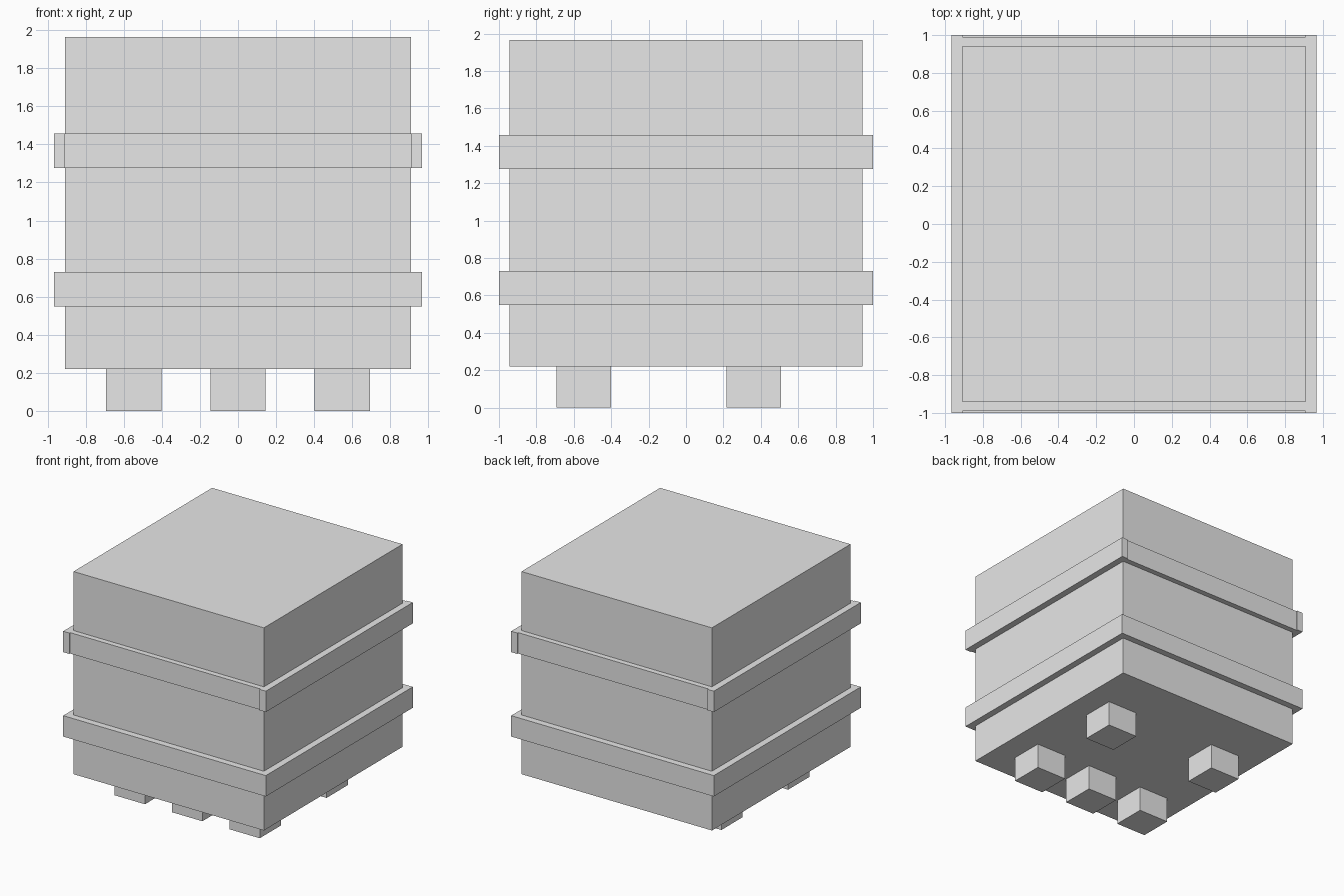
import bpy

# Remove the default cube
cube = bpy.data.objects.get("Cube")
if cube:
    bpy.data.objects.remove(cube, do_unlink=True)

# Single plain material
grey = bpy.data.materials.new("light grey")
grey.use_nodes = True
grey.diffuse_color = (0.8, 0.8, 0.8, 1)
grey.node_tree.nodes["Principled BSDF"].inputs["Base Color"].default_value = (0.8, 0.8, 0.8, 1)


def box(name, x, y, z):
    """Box spanning the (low, high) range on each axis."""
    centre = [(a + b) / 2 for a, b in (x, y, z)]
    bpy.ops.mesh.primitive_cube_add(size=1, location=centre)
    obj = bpy.context.object
    obj.name = name
    obj.scale = [b - a for a, b in (x, y, z)]
    bpy.ops.object.transform_apply(location=False, rotation=False, scale=True)
    obj.data.materials.append(grey)
    return obj


BODY_X, BODY_Y = 0.907, 0.943
BAND_X, BAND_Y = 0.965, 1.0
FOOT_HEIGHT, FOOT_HALF = 0.22, 0.145

# Crate body
box("crate_body", (-BODY_X, BODY_X), (-BODY_Y, BODY_Y), (FOOT_HEIGHT, 1.965))

# Bands made of four boards; the upper front and back boards sit slightly back
for label, z, inset in (("lower", (0.55, 0.73), 0), ("upper", (1.277, 1.457), 0.01)):
    for side, s in (("left", 1), ("right", -1)):
        x = sorted((s * BODY_X, s * BAND_X))
        box(f"{label}_band_{side}", x, (-BAND_Y, BAND_Y), z)
    for side, s in (("back", 1), ("front", -1)):
        y = sorted((s * BODY_Y, s * (BAND_Y - inset)))
        box(f"{label}_band_{side}", (-BODY_X, BODY_X), y, z)

# Feet: three along the front, two towards the back
SPACING = 0.547
for row, y, columns in (("front", -0.547, (-1, 0, 1)), ("back", 0.362, (-1, 1))):
    for c in columns:
        x = c * SPACING
        place = {-1: "right", 0: "middle", 1: "left"}[c]
        box(f"{row}_{place}_foot", (x - FOOT_HALF, x + FOOT_HALF),
            (y - FOOT_HALF, y + FOOT_HALF), (0, FOOT_HEIGHT))
